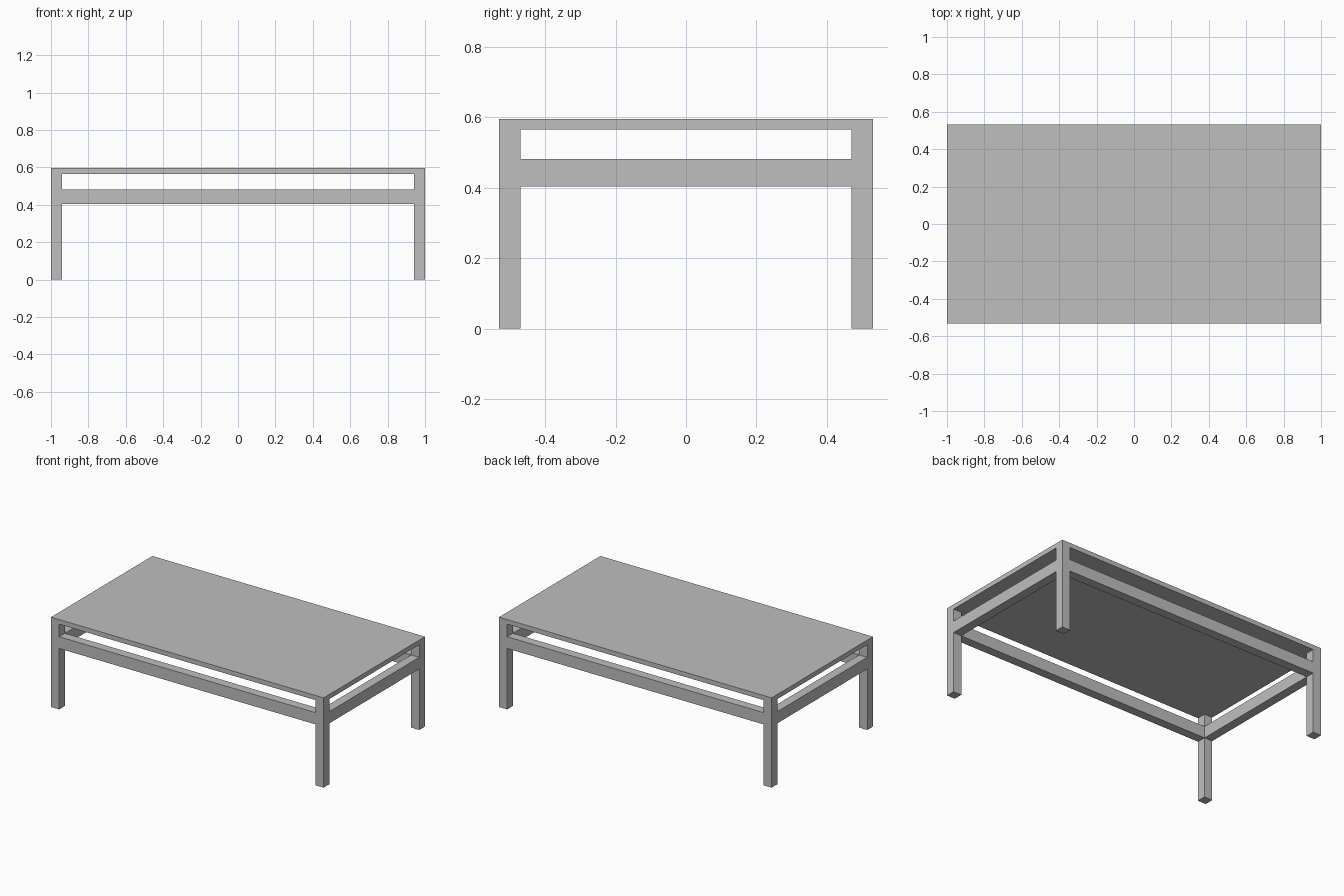
import bpy

cube = bpy.data.objects.get("Cube")
if cube:
    bpy.data.objects.remove(cube, do_unlink=True)

# Single plain grey finish
GREY = (0.52, 0.52, 0.52, 1)
grey = bpy.data.materials.new("grey")
grey.use_nodes = True
grey.diffuse_color = GREY
grey.node_tree.nodes["Principled BSDF"].inputs["Base Color"].default_value = GREY

# Overall half sizes and heights
HX, HY, LEG = 1.0, 0.531, 0.06
TOP, TOP_UNDER = 0.596, 0.565
RAIL_LOW, RAIL_HIGH = 0.404, 0.482


def box(name, x0, x1, y0, y1, z0, z1):
    """Axis-aligned box spanning the given limits."""
    bpy.ops.mesh.primitive_cube_add(
        size=1, location=((x0 + x1) / 2, (y0 + y1) / 2, (z0 + z1) / 2))
    obj = bpy.context.object
    obj.name = name
    obj.scale = (abs(x1 - x0), abs(y1 - y0), z1 - z0)
    bpy.ops.object.transform_apply(location=False, rotation=False, scale=True)
    obj.data.materials.append(grey)
    return obj


# Thin slab tabletop
box("tabletop", -HX, HX, -HY, HY, TOP_UNDER, TOP)

# Square corner legs, flush with the tabletop edges
for x_name, sx in (("left", 1), ("right", -1)):
    for y_name, sy in (("front", -1), ("back", 1)):
        box(f"{y_name}_{x_name}_leg", sx * (HX - LEG), sx * HX,
            sy * (HY - LEG), sy * HY, 0, TOP_UNDER)

# Long rails between the legs at front and back
for name, sy in (("front", -1), ("back", 1)):
    box(f"{name}_rail", LEG - HX, HX - LEG,
        sy * (HY - LEG), sy * HY, RAIL_LOW, RAIL_HIGH)

# Short rails between the legs at either end
for name, sx in (("left", 1), ("right", -1)):
    box(f"{name}_rail", sx * (HX - LEG), sx * HX,
        LEG - HY, HY - LEG, RAIL_LOW, RAIL_HIGH)
